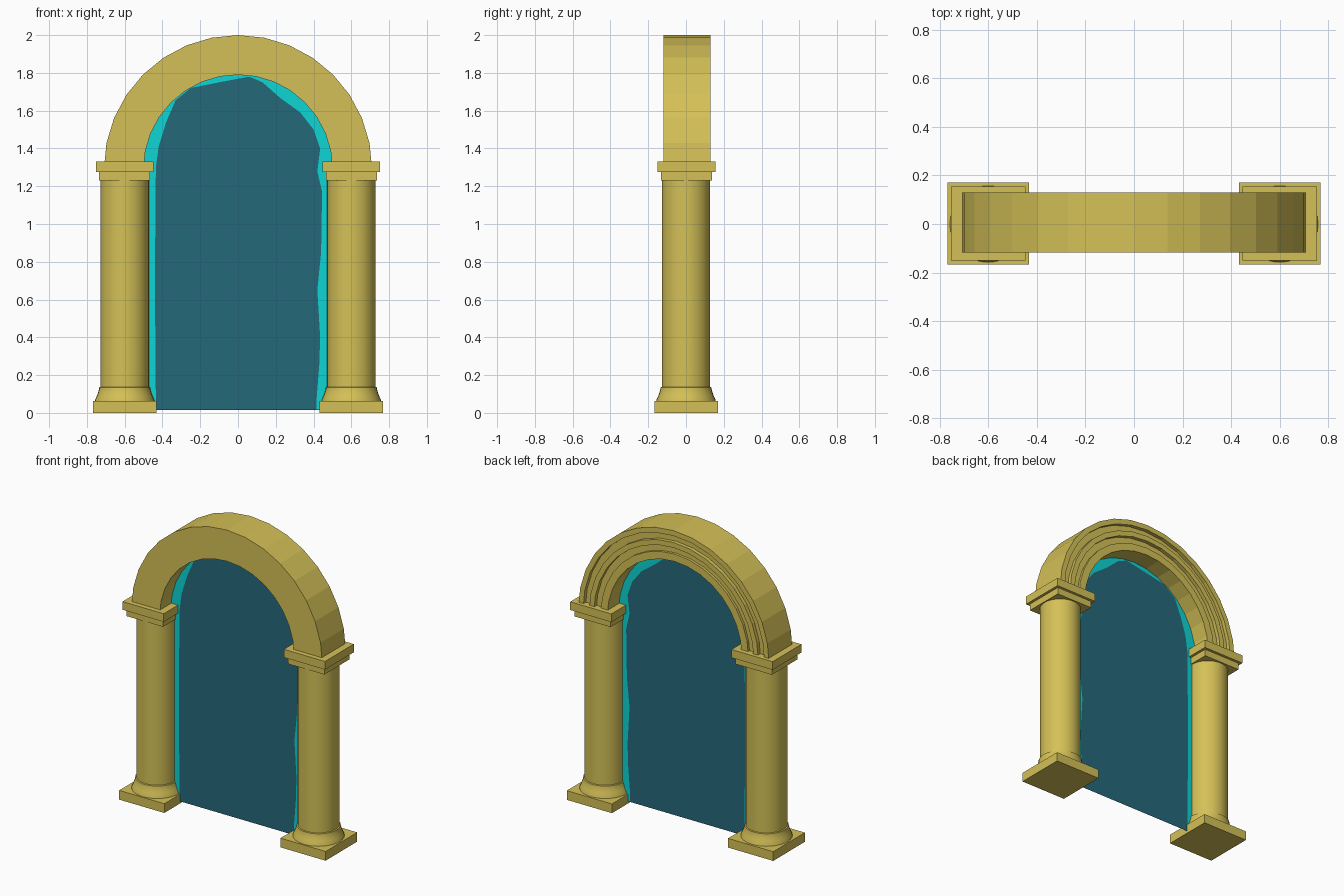
import bpy, bmesh, math

if "Cube" in bpy.data.objects:
    bpy.data.objects.remove(bpy.data.objects["Cube"])


def material(name, rgb):
    m = bpy.data.materials.new(name)
    m.diffuse_color = (*rgb, 1)
    m.use_nodes = True
    m.node_tree.nodes["Principled BSDF"].inputs["Base Color"].default_value = m.diffuse_color
    return m


GOLD = material("sandy gold", (0.66, 0.53, 0.095))
CYAN = material("bright cyan", (0.004, 0.66, 0.66))
TEAL = material("deep teal", (0.018, 0.138, 0.195))


def finish(bm, name, mats, smooth=False, closed=True):
    if closed:
        bmesh.ops.recalc_face_normals(bm, faces=bm.faces)
    me = bpy.data.meshes.new(name)
    bm.to_mesh(me)
    bm.free()
    for m in mats:
        me.materials.append(m)
    if smooth:
        me.shade_smooth()
        me.set_sharp_from_angle(angle=math.radians(35))
    ob = bpy.data.objects.new(name, me)
    bpy.context.collection.objects.link(ob)
    return ob


def box(name, x, half, z0, z1):
    bm = bmesh.new()
    bmesh.ops.create_cube(bm, size=1)
    for v in bm.verts:
        v.co = (x + v.co.x * 2 * half, 0.002 + v.co.y * 2 * half,
                z0 if v.co.z < 0 else z1)
    finish(bm, name, [GOLD])


def lathe(name, x, profile, n=32):
    bm = bmesh.new()
    rings = [[bm.verts.new((x + r * math.cos(math.tau * i / n),
                            r * math.sin(math.tau * i / n), z)) for i in range(n)]
             for r, z in profile]
    for a, b in zip(rings, rings[1:]):
        for i in range(n):
            j = (i + 1) % n
            bm.faces.new((a[i], a[j], b[j], b[i]))
    bm.faces.new(rings[0][::-1])
    bm.faces.new(rings[-1])
    finish(bm, name, [GOLD], smooth=True)


# Columns: square plinth, flared foot, round shaft, two-step capital
for side, x in (("left", -0.6), ("right", 0.6)):
    box(side + "_plinth", x, 0.168, 0.0, 0.062)
    lathe(side + "_shaft", x, [(0.158, 0.06), (0.156, 0.07), (0.147, 0.09), (0.140, 0.11),
                               (0.136, 0.125), (0.135, 0.135), (0.128, 0.138), (0.128, 1.235)])
    box(side + "_capital_neck", x, 0.135, 1.23, 1.277)
    box(side + "_capital_slab", x, 0.153, 1.275, 1.33)

# Arch: moulded cross-section (radius, y) swept over a half circle, plain in front
CZ, SEG = 1.29, 16
section = [(0.50, -0.118), (0.71, -0.118), (0.71, 0.13), (0.675, 0.13), (0.675, 0.105),
           (0.63, 0.105), (0.63, 0.13), (0.595, 0.13), (0.595, 0.105),
           (0.55, 0.105), (0.55, 0.122), (0.50, 0.122)]
bm = bmesh.new()
rings = []
for i in range(SEG + 1):
    a = math.pi * i / SEG
    rings.append([bm.verts.new((r * math.cos(a), y, CZ + r * math.sin(a)))
                  for r, y in section])
for a, b in zip(rings, rings[1:]):
    for i in range(len(section)):
        j = (i + 1) % len(section)
        bm.faces.new((a[i], a[j], b[j], b[i]))
bm.faces.new(rings[0])
bm.faces.new(rings[-1][::-1])
finish(bm, "arch", [GOLD])

# Portal sheet: teal middle with a ragged cyan rim reaching into the frame
ragged = [(0.415, 0.015), (0.415, 0.06), (0.43, 0.25), (0.435, 0.4), (0.42, 0.65),
          (0.44, 0.85), (0.445, 1.17), (0.42, 1.28), (0.435, 1.40), (0.40, 1.50),
          (0.33, 1.59), (0.22, 1.67), (0.13, 1.75), (0.06, 1.78), (-0.10, 1.75),
          (-0.25, 1.72), (-0.33, 1.655), (-0.38, 1.54), (-0.42, 1.41), (-0.435, 1.30),
          (-0.44, 0.7), (-0.435, 0.07), (-0.43, 0.015)]
bm = bmesh.new()
inner, outer = [], []
R = 0.508
for x, z in ragged:
    inner.append(bm.verts.new((x, 0, z)))
    if z <= CZ:
        outer.append(bm.verts.new((math.copysign(R, x), 0, z)))
    else:
        k = R / math.hypot(x, z - CZ)
        outer.append(bm.verts.new((x * k, 0, CZ + (z - CZ) * k)))
bm.faces.new(inner[::-1]).material_index = 1
for i in range(len(ragged) - 1):
    bm.faces.new((inner[i], inner[i + 1], outer[i + 1], outer[i]))
for f in bm.faces:
    f.normal_update()
    if f.normal.y > 0:
        f.normal_flip()
finish(bm, "portal_sheet", [CYAN, TEAL], closed=False)
